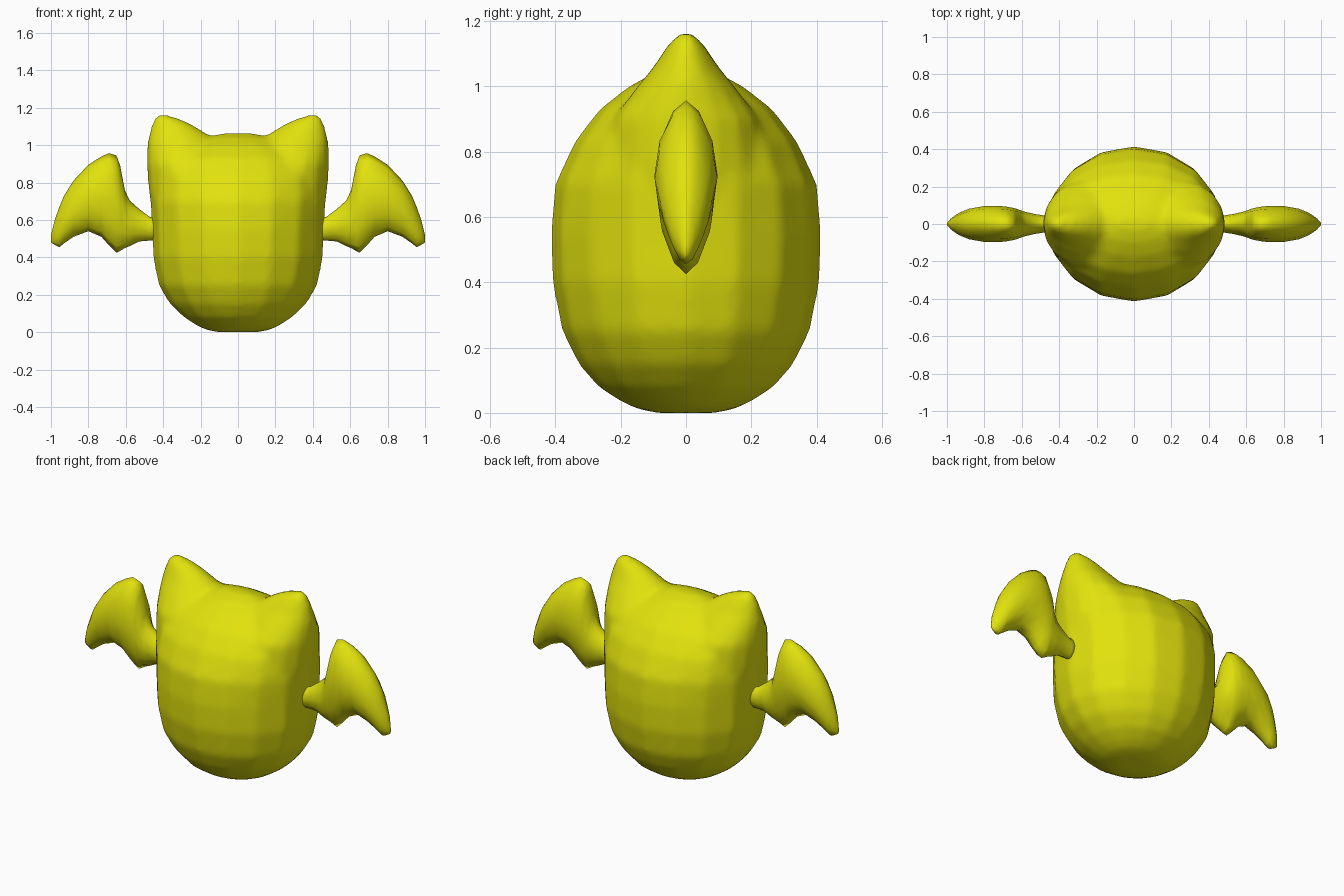
import bpy, bmesh, math

if "Cube" in bpy.data.objects:
    bpy.data.objects.remove(bpy.data.objects["Cube"])

yellow = bpy.data.materials.new("yellow")
yellow.diffuse_color = (0.76, 0.76, 0.004, 1)
yellow.use_nodes = True
yellow.node_tree.nodes["Principled BSDF"].inputs["Base Color"].default_value = yellow.diffuse_color


def loft(bm, rings):
    """Skin a list of equal-length point rings and cap both ends."""
    loops = [[bm.verts.new(p) for p in ring] for ring in rings]
    n = len(loops[0])
    for a, b in zip(loops, loops[1:]):
        for i in range(n):
            j = (i + 1) % n
            bm.faces.new((a[i], a[j], b[j], b[i]))
    bm.faces.new(loops[0][::-1])
    bm.faces.new(loops[-1])


def oval(cx, rx, ry, z, n):
    return [(cx + rx * math.sin(2 * math.pi * i / n),
             -ry * math.cos(2 * math.pi * i / n), z) for i in range(n)]


def finish(name, bm):
    bmesh.ops.recalc_face_normals(bm, faces=bm.faces)
    for f in bm.faces:
        f.smooth = True
    me = bpy.data.meshes.new(name)
    bm.to_mesh(me)
    bm.free()
    me.materials.append(yellow)
    ob = bpy.data.objects.new(name, me)
    bpy.context.collection.objects.link(ob)
    return ob


# Body: half width and half depth at each height
bm = bmesh.new()
body = [(0.00, .10, .09), (.012, .17, .15), (.035, .22, .20), (.08, .29, .27),
        (.15, .365, .33), (.25, .425, .38), (.40, .455, .41), (.55, .46, .415),
        (.70, .47, .402), (.83, .465, .342), (.93, .41, .265), (1.0, .29, .175),
        (1.04, .19, .10), (1.063, .08, .03)]
loft(bm, [oval(0, rx, ry, z, 16) for z, rx, ry in body])

# Ears: inner edge, outer edge and half depth at each height
ear = [(.60, .10, .455, .20), (.75, .04, .477, .25), (.90, .05, .488, .225),
       (1.0, .10, .486, .15), (1.06, .165, .476, .10), (1.11, .245, .462, .068),
       (1.14, .31, .45, .045), (1.163, .38, .432, .018)]
for s in (-1, 1):
    loft(bm, [oval(s * (a + b) / 2, (b - a) / 2, ry, z, 16) for z, a, b, ry in ear])
ob = finish("body_with_ears", bm)

# Blend body and ears into one soft skin
remesh = ob.modifiers.new("skin", 'REMESH')
remesh.mode = 'VOXEL'
remesh.voxel_size = 0.02
remesh.use_smooth_shade = True
smooth = ob.modifiers.new("soften", 'SMOOTH')
smooth.factor = 0.5
smooth.iterations = 6

# Wings: lens sections across the span (x, bottom, top, half thickness)
wing = [(.43, .49, .625, .042), (.47, .49, .615, .044), (.53, .485, .66, .053),
        (.58, .46, .705, .065), (.605, .45, .76, .073), (.63, .435, .89, .082),
        (.65, .425, .945, .087), (.69, .465, .957, .094), (.73, .51, .94, .097),
        (.80, .54, .895, .096), (.88, .51, .81, .082), (.93, .475, .73, .062),
        (.955, .455, .67, .047), (.98, .467, .60, .028), (1.0, .48, .52, .006)]
for name, s in (("left_wing", -1), ("right_wing", 1)):
    bm = bmesh.new()
    rings = []
    for x, lo, hi, t in wing:
        ring = []
        for i in range(12):
            a = 2 * math.pi * i / 12
            y = math.copysign(abs(math.sin(a)) ** 1.25, math.sin(a)) * t
            ring.append((s * x, y, (lo + hi) / 2 + (hi - lo) / 2 * math.cos(a)))
        rings.append(ring)
    loft(bm, rings)
    finish(name, bm)
